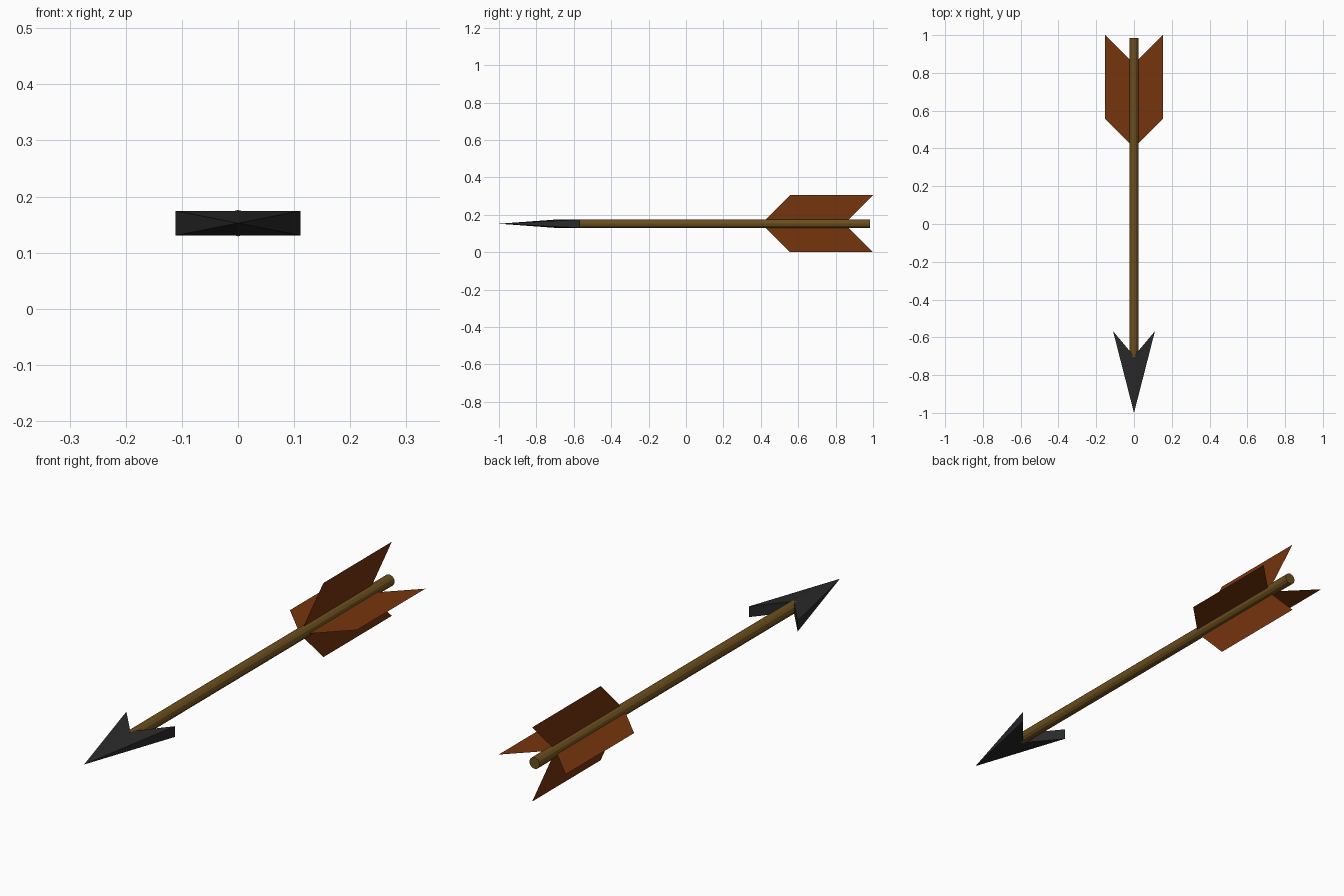
import bpy
import math

if "Cube" in bpy.data.objects:
    bpy.data.objects.remove(bpy.data.objects["Cube"])

CZ = 0.1525        # height of the arrow axis
FIN_R = 0.1525     # reach of the fletching


def material(name, rgb):
    m = bpy.data.materials.new(name)
    m.diffuse_color = (*rgb, 1.0)
    m.use_nodes = True
    m.node_tree.nodes["Principled BSDF"].inputs["Base Color"].default_value = m.diffuse_color
    return m


def mesh_object(name, verts, faces, mat):
    me = bpy.data.meshes.new(name)
    me.from_pydata(verts, [], faces)
    me.materials.append(mat)
    ob = bpy.data.objects.new(name, me)
    bpy.context.collection.objects.link(ob)
    return ob


wood = material("brown wood", (0.15, 0.078, 0.013))
feather = material("rust feather", (0.18, 0.035, 0.004))
iron = material("dark iron", (0.023, 0.023, 0.024))

# Shaft: faceted rod along y
y0, y1 = -0.705, 0.985
bpy.ops.mesh.primitive_cylinder_add(vertices=12, radius=0.0235, depth=y1 - y0,
                                    location=(0, (y0 + y1) / 2, CZ),
                                    rotation=(math.pi / 2, 0, 0))
shaft = bpy.context.object
shaft.name = "shaft"
shaft.data.materials.append(wood)

# Arrowhead: barbed wedge tapering to a point
h = 0.022
outline = [(0.111, -0.567), (0, -0.70), (-0.111, -0.567)]
verts = [(0, -1.0, CZ)]
verts += [(x, y, CZ + h) for x, y in outline]
verts += [(x, y, CZ - h) for x, y in outline]
faces = [(0, 1, 2), (0, 2, 3),           # top
         (0, 5, 4), (0, 6, 5),           # bottom
         (0, 4, 1), (0, 3, 6),           # cutting edges
         (1, 4, 5, 2), (2, 5, 6, 3)]     # inside of the barbs
mesh_object("arrowhead", verts, faces, iron)

# Fletching: four swept flat vanes around the shaft
profile = [(0.015, 0.418), (FIN_R, 0.555), (FIN_R, 1.0), (0.015, 0.863)]
for i in range(4):
    c, s = ((1, 0), (0, 1), (-1, 0), (0, -1))[i]
    mesh_object(f"vane_{i + 1}", [(r * c, y, CZ + r * s) for r, y in profile],
                [(0, 1, 2, 3)], feather)
